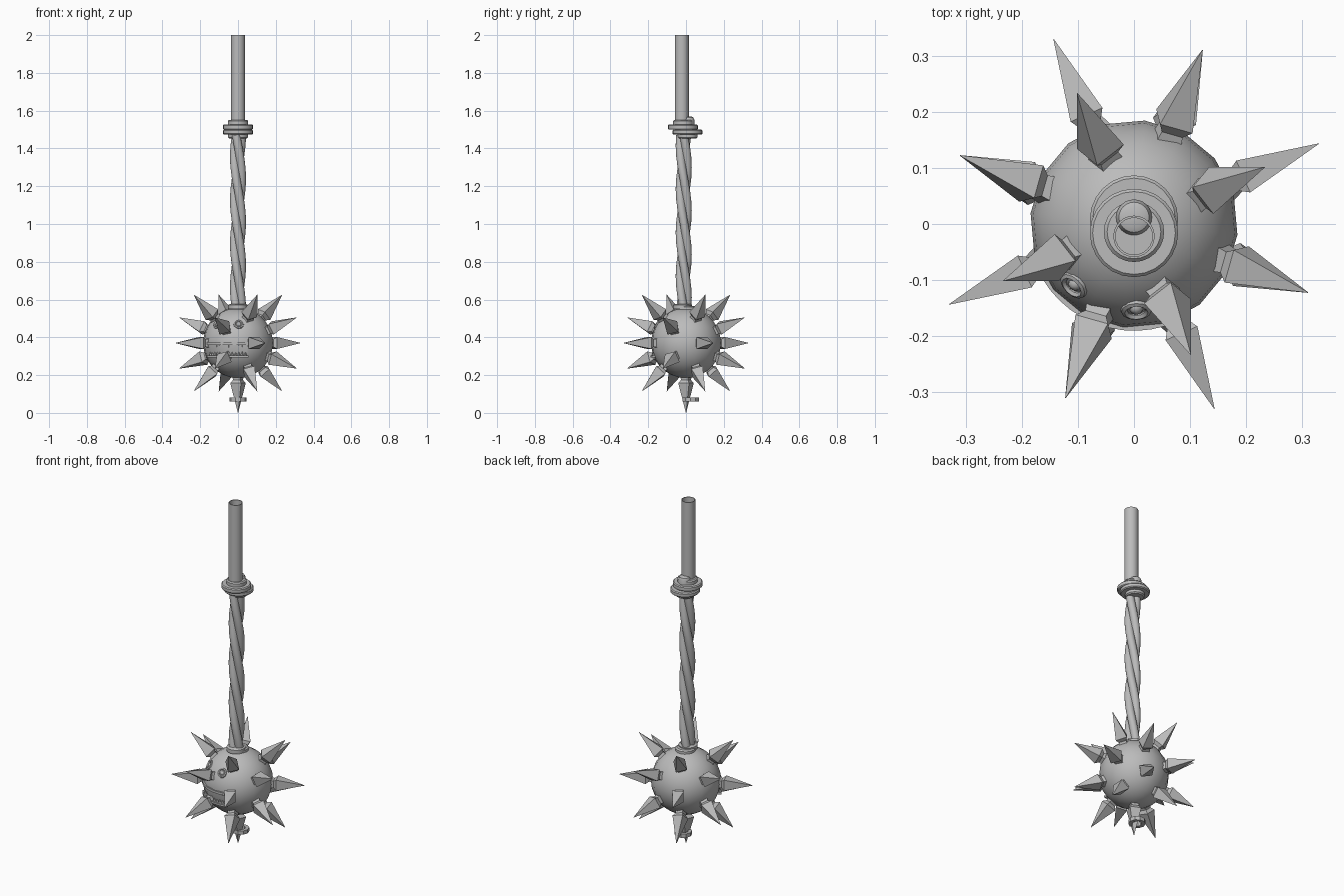
import bpy, math
from mathutils import Matrix, Vector

cube = bpy.data.objects.get("Cube")
if cube:
    bpy.data.objects.remove(cube, do_unlink=True)

steel = bpy.data.materials.new("grey_steel")
steel.use_nodes = True
GREY = (0.5, 0.5, 0.5, 1)
steel.diffuse_color = GREY
steel.node_tree.nodes["Principled BSDF"].inputs["Base Color"].default_value = GREY

C = Vector((0, 0, 0.37))      # centre of the ball
R = 0.186                     # radius of the ball


def loft(name, rings, smooth=None, caps=True, closed=False, matrix=None):
    """Skin a list of equal-length point rings into one object."""
    n = len(rings[0])
    verts = [p for ring in rings for p in ring]
    count = len(rings)
    faces = []
    for i in range(count if closed else count - 1):
        a, b = i * n, ((i + 1) % count) * n
        for j in range(n):
            k = (j + 1) % n
            faces.append((a + j, a + k, b + k, b + j))
    if caps and not closed:
        faces.append(tuple(reversed(range(n))))
        faces.append(tuple(range((count - 1) * n, count * n)))
    mesh = bpy.data.meshes.new(name)
    mesh.from_pydata(verts, [], faces)
    if matrix:
        mesh.transform(matrix)
    mesh.materials.append(steel)
    if smooth:
        mesh.shade_smooth()
        mesh.set_sharp_from_angle(angle=math.radians(smooth))
    mesh.update()
    obj = bpy.data.objects.new(name, mesh)
    bpy.context.collection.objects.link(obj)
    return obj


def circle(r, z, sides, turn=0.0, x=0.0, y=0.0):
    return [(x + r * math.cos(turn + math.tau * i / sides),
             y + r * math.sin(turn + math.tau * i / sides), z) for i in range(sides)]


def lathe(name, profile, sides=24, y=0.0, turn=0.0, smooth=35, **kw):
    """Turn a (radius, z) profile round an upright axis."""
    return loft(name, [circle(r, z, sides, turn, 0, y) for r, z in profile], smooth, **kw)


def direction(az, el):
    a, e = math.radians(az), math.radians(el)
    return Vector((math.cos(a) * math.cos(e), math.sin(a) * math.cos(e), math.sin(e)))


def aim(d, pos, roll=0):
    turn = Matrix.Rotation(math.radians(roll), 4, 'Z')
    return Matrix.Translation(pos) @ d.to_track_quat('Z', 'Y').to_matrix().to_4x4() @ turn


def arc_band(name, r0, r1, z0, z1, az0, az1, steps=10):
    """Curved bar that follows the ball between two headings."""
    rings = []
    for i in range(steps + 1):
        a = math.radians(az0 + (az1 - az0) * i / steps)
        rings.append([(r * math.cos(a), r * math.sin(a), z)
                      for r, z in ((r0, z0), (r1, z0), (r1, z1), (r0, z1))])
    return loft(name, rings)


# Ball, with a mouth cut into it
steps = 14
ball = lathe("ball", [(max(R * math.sin(math.pi * i / steps), 0.0005),
                       C.z - R * math.cos(math.pi * i / steps)) for i in range(steps + 1)],
             16, turn=math.radians(-6), smooth=60)
cutter = arc_band("mouth_cutter", 0.150, 0.25, 0.300, 0.365, 211, 286)
cutter.hide_render = True
cut = ball.modifiers.new("mouth", 'BOOLEAN')
cut.operation, cut.solver, cut.object = 'DIFFERENCE', 'EXACT', cutter
bpy.context.view_layer.objects.active = ball
ball.select_set(True)
bpy.ops.object.modifier_apply(modifier=cut.name)
bpy.data.objects.remove(cutter, do_unlink=True)

# Lips and teeth
FACE = 248.5
arc_band("upper_lip", 0.170, 0.191, 0.360, 0.374, 210, 287)
arc_band("lower_lip", 0.165, 0.188, 0.292, 0.303, 210, 287)
for i in range(13):
    az = 214 + i * 69 / 12
    for name, z, tip in (("upper_tooth", 0.362, -0.034), ("lower_tooth", 0.301, 0.026)):
        p = direction(az, 0) * 0.175
        loft(name, [circle(0.0085, z, 4, math.radians(az), p.x, p.y),
                    circle(0.0006, z + tip, 4, math.radians(az), p.x, p.y)])

# Eyes: raised socket ring round a small eyeball
for name, az in (("right_eye", FACE - 23), ("left_eye", FACE + 23)):
    d = direction(az, 33)
    socket = [(0.029, -0.012), (0.027, 0.004), (0.021, 0.007), (0.016, 0.002), (0.016, -0.012)]
    loft(name + "_socket", [circle(r, z, 12) for r, z in socket], 40, closed=True,
         matrix=aim(d, C + d * (R - 0.003)))
    eyeball = [(0.014, -0.01), (0.0125, 0.0), (0.008, 0.006), (0.0005, 0.008)]
    loft(name + "_ball", [circle(r, z, 12) for r, z in eyeball], 50,
         matrix=aim(d, C + d * (R - 0.004)))


# Spikes: square neck, flared shoulder, long point
def spike(name, az, el, roll=0, length=0.361):
    profile = [(0.036, 0.150), (0.033, 0.176), (0.028, 0.195), (0.044, 0.213), (0.0005, length)]
    loft(name, [circle(r, z, 4, math.pi / 4) for r, z in profile],
         matrix=aim(direction(az, el), C, roll))


for k in range(4):
    az = 23.5 + 90 * k
    spike("middle_spike", az, 0)
    spike("high_spike", az, 45, 20)
    spike("low_spike", az, -45, 20)
    spike("upper_spike", az + 45, 22, 15)
    spike("lower_spike", az + 45, -22, 15)
spike("bottom_spike", 0, -90, 23.5, 0.37)

# Small ring caught on the bottom spike
lathe("spike_ring", [(0.046, 0.060), (0.046, 0.082), (0.026, 0.082), (0.026, 0.060)],
      10, y=0.024, closed=True)

# Two offset collars where the shaft meets the ball
lathe("lower_collar", [(0.054, 0.535), (0.054, 0.560), (0.046, 0.566)], y=0.004)
lathe("lower_collar_rim", [(0.050, 0.550), (0.050, 0.572), (0.044, 0.576)], y=-0.018)

# Twisted three-strand shaft
OFF, STRAND, SIDES, LEVELS = 0.020, 0.0225, 24, 60
rings = []
for i in range(LEVELS + 1):
    t = i / LEVELS
    z = 0.55 + 0.92 * t
    turn = -t * math.tau * 1.33
    ring = []
    for j in range(SIDES):
        a = math.tau * j / SIDES
        phi = (a + math.pi / 3) % (math.tau / 3) - math.pi / 3
        r = OFF * math.cos(phi) + math.sqrt(STRAND ** 2 - (OFF * math.sin(phi)) ** 2)
        ring.append((r * math.cos(a + turn), r * math.sin(a + turn) - 0.012, z))
    rings.append(ring)
loft("twisted_shaft", rings, 40)

# Guard: stacked discs set slightly off one another
lathe("guard_lower_collar", [(0.046, 1.452), (0.052, 1.458), (0.052, 1.478)], y=0.008)
lathe("guard_lower_disc", [(0.074, 1.473), (0.079, 1.478), (0.079, 1.494), (0.074, 1.499)], y=0.008)
lathe("guard_upper_disc", [(0.074, 1.499), (0.079, 1.504), (0.079, 1.522), (0.074, 1.527)], y=-0.016)
lathe("guard_upper_collar", [(0.054, 1.52), (0.054, 1.545), (0.048, 1.551)], y=-0.014)

# Rounded stub behind the grip
lathe("stub", [(0.032, 1.51), (0.032, 1.553), (0.027, 1.564), (0.018, 1.568)], y=0.012)

# Hollow grip tube
lathe("grip_tube", [(0.037, 1.54), (0.037, 2.0), (0.033, 2.0), (0.033, 1.54)], y=-0.022, closed=True)
